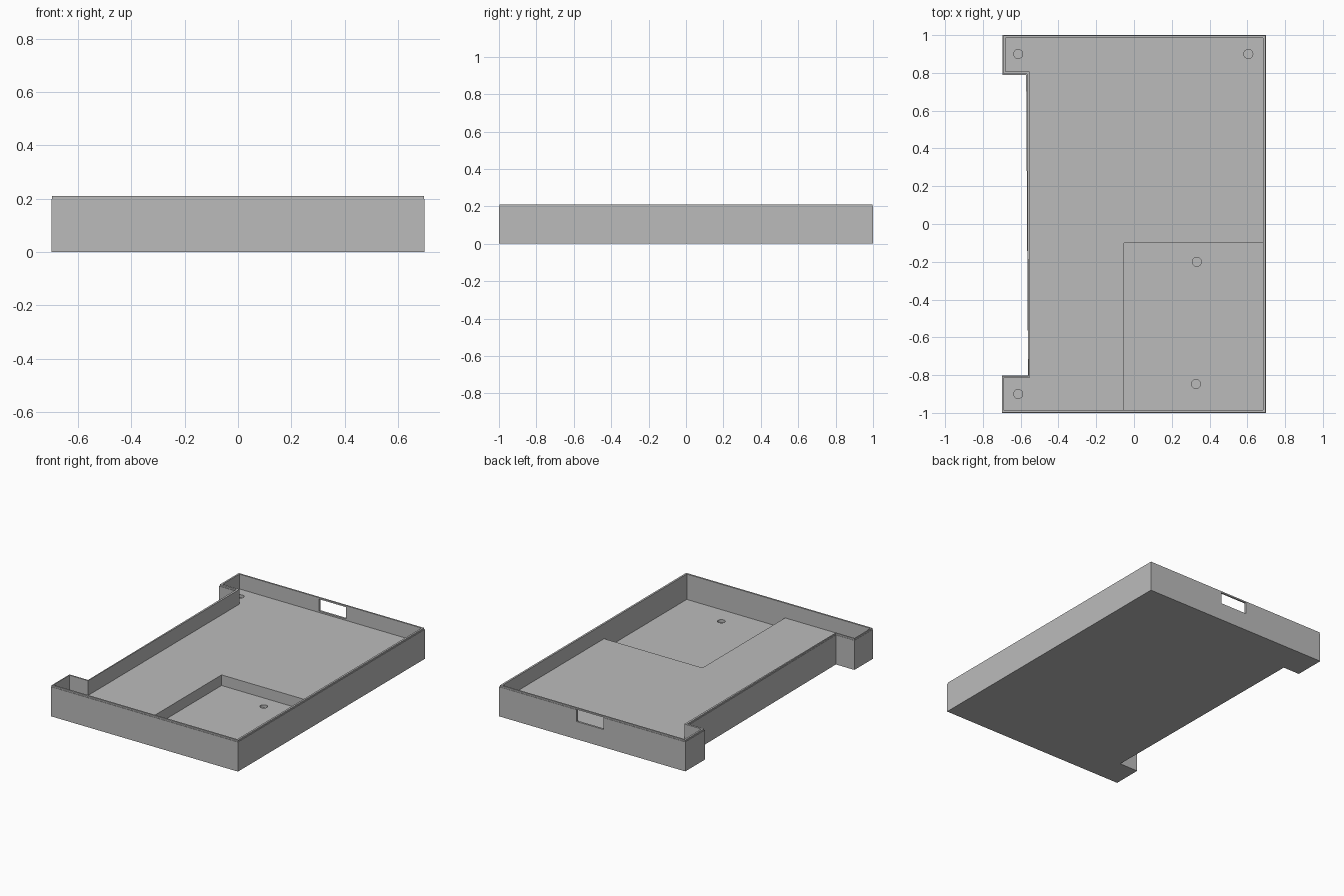
import bpy, bmesh
from mathutils import Vector

cube = bpy.data.objects.get("Cube")
if cube:
    bpy.data.objects.remove(cube, do_unlink=True)

grey = bpy.data.materials.new("plain grey")
grey.use_nodes = True
grey.diffuse_color = (0.5, 0.5, 0.5, 1)
grey.node_tree.nodes["Principled BSDF"].inputs["Base Color"].default_value = (0.5, 0.5, 0.5, 1)

HEIGHT, LEDGE, DECK, RECESS = 0.21, 0.2, 0.11, 0.038


def stack(name, layers):
    """Closed solid from matching outlines, each given as (points, z)."""
    bm = bmesh.new()
    rings = [[bm.verts.new((p[0], p[1], z)) for p in pts] for pts, z in layers]
    n = len(rings[0])
    for low, high in zip(rings, rings[1:]):
        for i in range(n):
            j = (i + 1) % n
            bm.faces.new((low[i], low[j], high[j], high[i]))
    bm.faces.new(rings[0][::-1])
    bm.faces.new(rings[-1])
    bmesh.ops.recalc_face_normals(bm, faces=bm.faces)
    mesh = bpy.data.meshes.new(name)
    bm.to_mesh(mesh)
    bm.free()
    obj = bpy.data.objects.new(name, mesh)
    bpy.context.collection.objects.link(obj)
    mesh.materials.append(grey)
    return obj


def box(name, x0, x1, y0, y1, z0, z1):
    pts = [(x0, y0), (x1, y0), (x1, y1), (x0, y1)]
    return stack(name, [(pts, z0), (pts, z1)])


def cut(body, cutter):
    """Subtract the cutter from the body and remove it."""
    mod = body.modifiers.new("cut", "BOOLEAN")
    mod.operation, mod.solver, mod.object = "DIFFERENCE", "EXACT", cutter
    bpy.context.view_layer.update()
    graph = bpy.context.evaluated_depsgraph_get()
    mesh = bpy.data.meshes.new_from_object(body.evaluated_get(graph))
    body.modifiers.clear()
    body.data = mesh
    bpy.data.objects.remove(cutter, do_unlink=True)


# Outer and inner wall outlines, with the long notch on one side
outer = [(-0.7, -1), (0.7, -1), (0.7, 1), (-0.695, 1),
         (-0.695, 0.79), (-0.571, 0.79), (-0.561, -0.803), (-0.7, -0.803)]
inner = [(-0.692, -0.985), (0.684, -0.985), (0.684, 0.986), (-0.68, 0.986),
         (-0.68, 0.807), (-0.553, 0.807), (-0.553, -0.815), (-0.692, -0.815)]
lip = [Vector(a).lerp(Vector(b), 0.2) for a, b in zip(outer, inner)]

# Tray body with a thin raised lip round the rim
tray = stack("tray", [(outer, 0), (outer, LEDGE), (lip, LEDGE), (lip, HEIGHT)])

# Main cavity, deeper corner recess and port opening in the back wall
cut(tray, stack("cavity", [(inner, DECK), (inner, 0.4)]))
cut(tray, box("recess", -0.053, 0.684, -0.985, -0.1, RECESS, 0.4))
cut(tray, box("port", -0.082, 0.12, 0.95, 1.05, 0.12, LEDGE))

# Blind screw holes
for x, y, floor in [(-0.613, 0.9, DECK), (0.605, 0.9, DECK), (-0.613, -0.9, DECK),
                    (0.333, -0.2, RECESS), (0.328, -0.847, RECESS)]:
    bpy.ops.mesh.primitive_cylinder_add(vertices=24, radius=0.024, depth=0.04,
                                        location=(x, y, floor))
    cut(tray, bpy.context.object)

tray.data.materials.clear()
tray.data.materials.append(grey)
for face in tray.data.polygons:
    face.material_index = 0
    face.use_smooth = False
